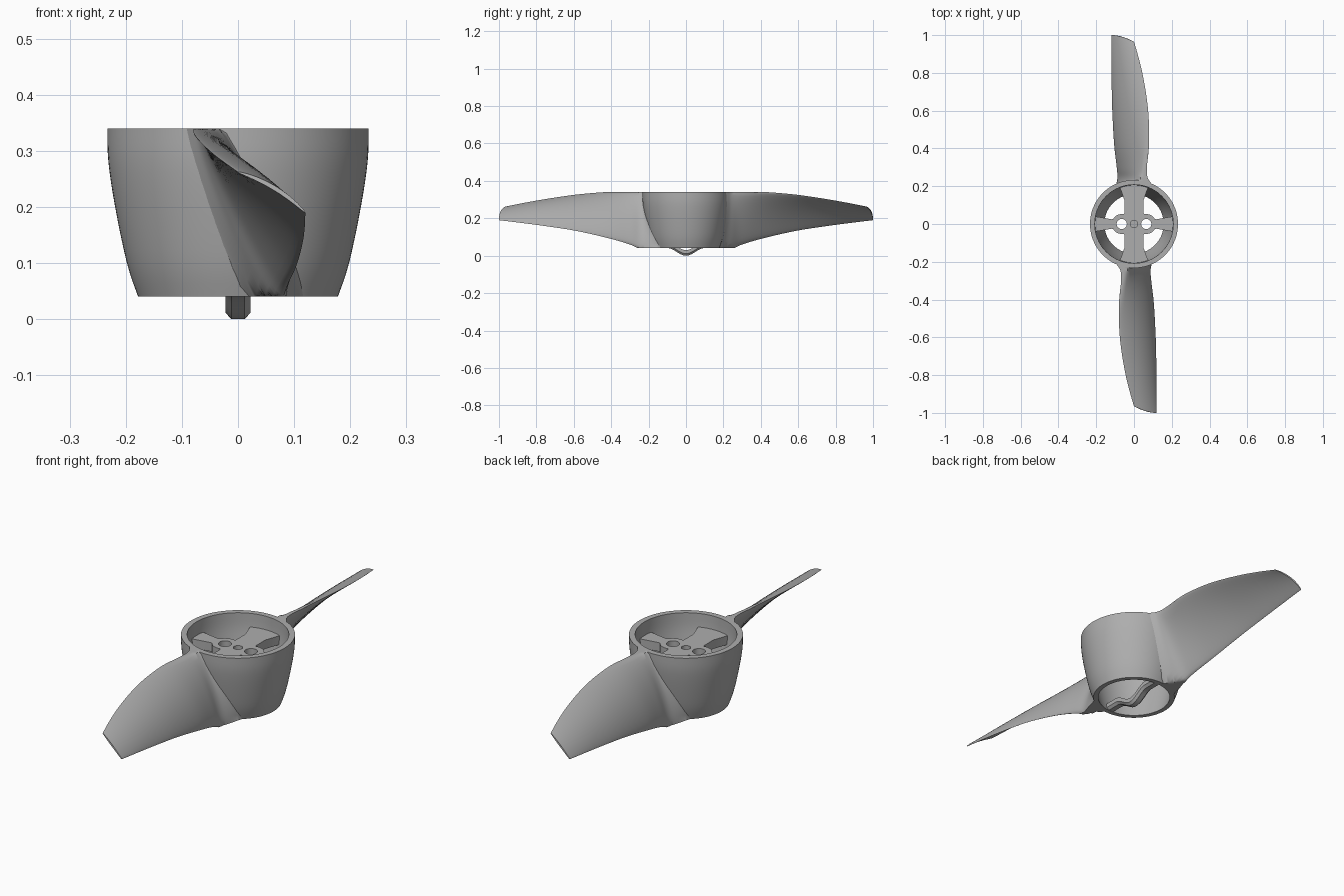
import bpy, bmesh
from math import sin, cos, pi, sqrt, hypot, radians
from mathutils import Matrix

cube = bpy.data.objects.get("Cube")
if cube:
    bpy.data.objects.remove(cube, do_unlink=True)

grey = bpy.data.materials.new("matte_grey")
grey.use_nodes = True
grey.diffuse_color = (0.42, 0.42, 0.42, 1)
grey.node_tree.nodes["Principled BSDF"].inputs["Base Color"].default_value = (0.42, 0.42, 0.42, 1)

TOP, BOTTOM = 0.34, 0.04


def finish(bm, name, angle=35):
    """Clean a bmesh, turn it into a shaded object."""
    bmesh.ops.remove_doubles(bm, verts=bm.verts, dist=0.0001)
    bmesh.ops.recalc_face_normals(bm, faces=bm.faces)
    mesh = bpy.data.meshes.new(name)
    bm.to_mesh(mesh)
    bm.free()
    obj = bpy.data.objects.new(name, mesh)
    bpy.context.collection.objects.link(obj)
    mesh.materials.append(grey)
    bpy.ops.object.select_all(action='DESELECT')
    obj.select_set(True)
    bpy.context.view_layer.objects.active = obj
    bpy.ops.object.shade_smooth_by_angle(angle=radians(angle))
    return obj


def spline(rows, steps):
    """Catmull-Rom interpolation through rows of values."""
    out = []
    for i in range(len(rows) - 1):
        a, b = rows[max(i - 1, 0)], rows[i]
        c, d = rows[i + 1], rows[min(i + 2, len(rows) - 1)]
        for k in range(steps):
            t = k / steps
            out.append([0.5 * (2 * q + (r - p) * t + (2 * p - 5 * q + 4 * r - s) * t * t
                               + (3 * q - p - 3 * r + s) * t ** 3)
                        for p, q, r, s in zip(a, b, c, d)])
    return out + [list(rows[-1])]


def loft(bm, rings, closed=False):
    """Bridge a list of equal vertex rings with quads."""
    loops = [[bm.verts.new(p) for p in ring] for ring in rings]
    n = len(loops[0])
    pairs = list(zip(loops, loops[1:])) + ([(loops[-1], loops[0])] if closed else [])
    for a, b in pairs:
        for i in range(n):
            j = (i + 1) % n
            bm.faces.new((a[i], a[j], b[j], b[i]))
    return loops


# Hub shell: tapered open ring
outer = spline([(0.178, BOTTOM), (0.198, 0.1), (0.219, 0.2), (0.231, 0.28), (0.233, TOP)], 4)
inner = spline([(0.208, TOP), (0.205, 0.27), (0.19, 0.18), (0.172, 0.1), (0.157, BOTTOM)], 4)
bm = bmesh.new()
loft(bm, [[(r * cos(2 * pi * i / 96), r * sin(2 * pi * i / 96), z) for i in range(96)]
          for r, z in outer + inner], closed=True)
finish(bm, "hub_shell")


def outer_radius(z):
    for (r0, z0), (r1, z1) in zip(outer, outer[1:]):
        if z <= z1:
            return r0 + (r1 - r0) * (z - z0) / (z1 - z0)
    return outer[-1][0]


# Blades: distance, wall blend, leading x z, trailing x z, thickness, camber, bluntness
STATIONS = [
    (0.20, 0.0, -0.080, 0.400, 0.090, -0.02, 0.145, 0.0, 0.3),
    (0.23, 0.5, -0.075, 0.380, 0.088, 0.00, 0.090, 0.0, 0.35),
    (0.25, 0.9, -0.065, 0.360, 0.080, 0.03, 0.062, 0.003, 0.4),
    (0.30, 1.0, -0.066, 0.346, 0.088, 0.06, 0.048, 0.010, 0.5),
    (0.42, 1.0, -0.079, 0.341, 0.104, 0.095, 0.040, 0.018, 0.6),
    (0.60, 1.0, -0.075, 0.325, 0.115, 0.135, 0.030, 0.020, 0.7),
    (0.80, 1.0, -0.045, 0.295, 0.119, 0.165, 0.022, 0.016, 0.7),
    (1.00, 1.0, 0.000, 0.262, 0.120, 0.190, 0.008, 0.009, 0.5),
]
HALF = 16


def blade_section(d, w, lx, lz, tx, tz, thick, camber, blunt):
    dx, dz = tx - lx, tz - lz
    length = hypot(dx, dz)
    nx, nz = -dz / length, dx / length
    sweep = 0.035 * max(0, (d - 0.7) / 0.3) ** 2
    ring = []
    for i in range(2 * HALF):
        u = 0.5 - 0.5 * cos(pi * i / HALF)
        bulge = max(0.0, 4 * u * (1 - u))
        side = 1 if i < HALF else -1
        off = camber * bulge + side * 0.5 * thick * bulge ** blunt
        x = lx + dx * u + nx * off
        z = min(TOP, max(BOTTOM, lz + dz * u + nz * off))
        wall = sqrt(max(0.0, (outer_radius(z) - 0.01) ** 2 - x * x))
        y = wall * (1 - w) + d * w - sweep * (1 - u) ** 2
        ring.append((x, -y, z))
    return ring


for name, turn in (("front_blade", 0), ("back_blade", pi)):
    bm = bmesh.new()
    loops = loft(bm, [blade_section(*s) for s in spline(STATIONS, 6)])
    bm.faces.new(loops[-1])
    bm.transform(Matrix.Rotation(turn, 4, 'Z'))
    finish(bm, name, 40)


# Spoked plate: cross with two round lugs, three holes
def in_plate(x, y):
    x, y = abs(x), abs(y)
    flare = max(0.0, hypot(x, y) - 0.165)
    return (x < 0.05 + 12 * flare ** 2 or y < 0.025 + 8 * flare ** 2
            or hypot(x - 0.065, y) < 0.053 or hypot(x, y) < 0.075)


def plate_point(angle):
    r = 0.214
    while not in_plate(r * cos(angle), r * sin(angle)):
        r -= 0.001
    return r * cos(angle), r * sin(angle)


def circle(cx, radius):
    return [(cx + radius * cos(2 * pi * i / 32), radius * sin(2 * pi * i / 32)) for i in range(32)]


curve = bpy.data.curves.new("plate_outline", 'CURVE')
curve.dimensions = '2D'
curve.fill_mode = 'BOTH'
curve.extrude = 0.02
outline = [plate_point(2 * pi * i / 360) for i in range(360)]
for loop in (outline, circle(0, 0.019), circle(0.065, 0.027), circle(-0.065, 0.027)):
    s = curve.splines.new('POLY')
    s.points.add(len(loop) - 1)
    for p, (x, y) in zip(s.points, loop):
        p.co = (x, y, 0, 1)
    s.use_cyclic_u = True
temp = bpy.data.objects.new("plate_outline", curve)
bpy.context.collection.objects.link(temp)
bpy.context.view_layer.update()
bm = bmesh.new()
bm.from_mesh(temp.to_mesh())
temp.to_mesh_clear()
bpy.data.objects.remove(temp, do_unlink=True)
bm.transform(Matrix.Translation((0, 0, 0.26)))
finish(bm, "spoked_plate")

# Lower strap: narrow chamfered bar dipping at the middle
bm = bmesh.new()
path = []
for i in range(41):
    y = -0.167 + 0.334 * i / 40
    dip = 0.5 + 0.5 * cos(pi * min(1, abs(y) / 0.1))
    path.append((y, 0.041 - 0.041 * dip))
loops = loft(bm, [[(-0.022, y, z + 0.03), (-0.022, y, z + 0.011), (-0.012, y, z),
                   (0.012, y, z), (0.022, y, z + 0.011), (0.022, y, z + 0.03)]
                  for y, z in path])
bm.faces.new(loops[0])
bm.faces.new(loops[-1])
finish(bm, "lower_strap")

# Blind seat under the middle hole
bm = bmesh.new()
bmesh.ops.create_cone(bm, cap_ends=True, segments=32, radius1=0.022, radius2=0.022, depth=0.01,
                      matrix=Matrix.Translation((0, 0, 0.245)))
finish(bm, "centre_seat")
